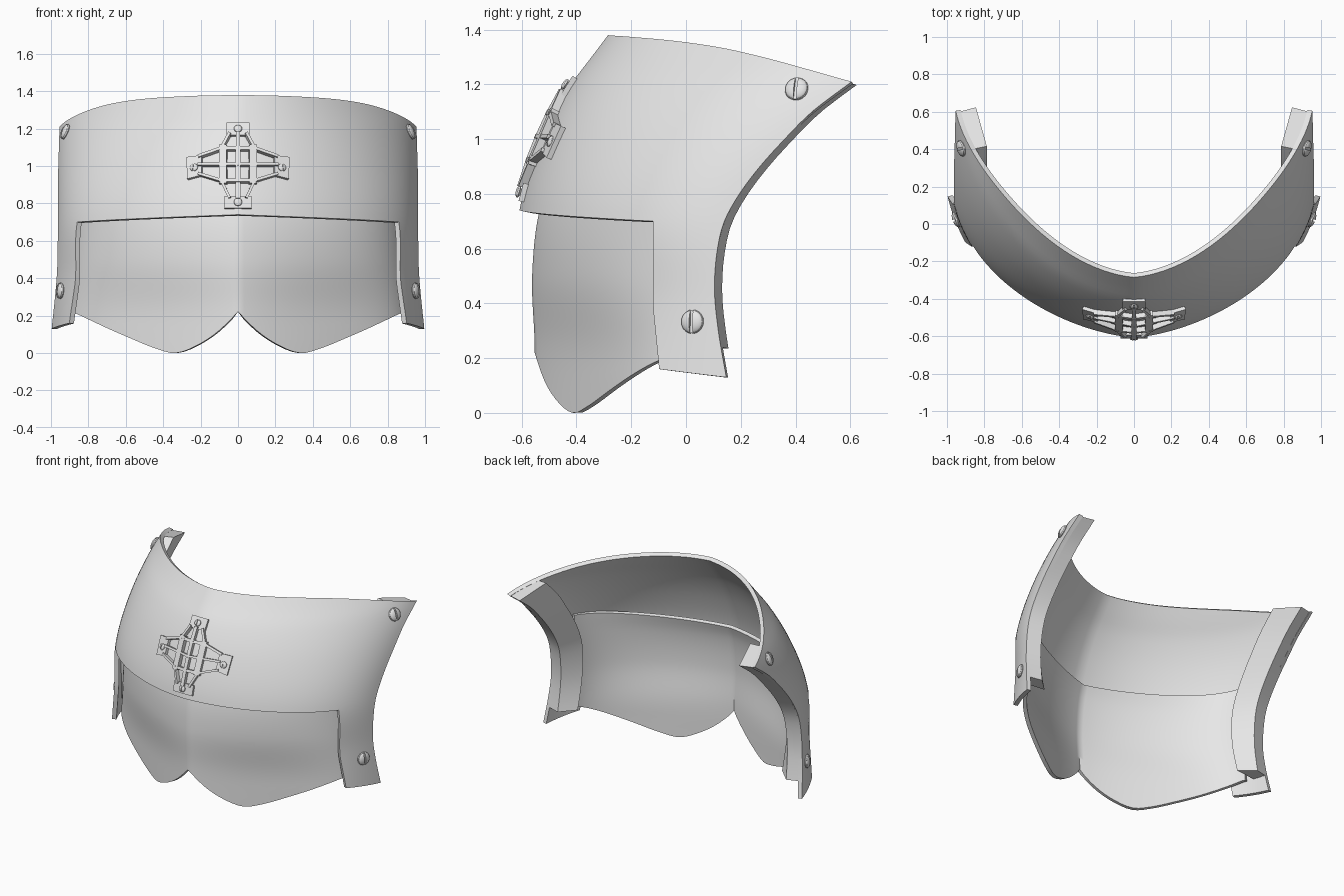
import bpy, bmesh, math
from mathutils import Vector

if "Cube" in bpy.data.objects:
    bpy.data.objects.remove(bpy.data.objects["Cube"])

grey = bpy.data.materials.new("plain_grey")
grey.use_nodes = True
grey.diffuse_color = (0.8, 0.8, 0.8, 1)
grey.node_tree.nodes["Principled BSDF"].inputs["Base Color"].default_value = (0.8, 0.8, 0.8, 1)


def curve(points):
    """Smooth function through (input, output) pairs."""
    xs, ys = zip(*points)
    sec = [(ys[i + 1] - ys[i]) / (xs[i + 1] - xs[i]) for i in range(len(xs) - 1)]
    m = [sec[0]] + [(a + b) / 2 for a, b in zip(sec, sec[1:])] + [sec[-1]]

    def f(x):
        x = min(max(x, xs[0]), xs[-1])
        i = max(k for k in range(len(sec)) if xs[k] <= x)
        h = xs[i + 1] - xs[i]
        t = (x - xs[i]) / h
        return ((1 + 2 * t) * (1 - t) ** 2 * ys[i] + t * (1 - t) ** 2 * h * m[i]
                + t * t * (3 - 2 * t) * ys[i + 1] + t * t * (t - 1) * h * m[i + 1])
    return f


def lerp(a, b, t):
    return a + (b - a) * t


def finish(name, bm, thickness=0, mirror=False, angle=35):
    bmesh.ops.remove_doubles(bm, verts=bm.verts, dist=0.0005)
    me = bpy.data.meshes.new(name)
    bm.to_mesh(me)
    bm.free()
    me.materials.append(grey)
    ob = bpy.data.objects.new(name, me)
    bpy.context.collection.objects.link(ob)
    if mirror:
        ob.modifiers.new("mirror", 'MIRROR').merge_threshold = 0.001
    if thickness:
        s = ob.modifiers.new("thickness", 'SOLIDIFY')
        s.thickness, s.offset = thickness, -1
    bpy.ops.object.select_all(action='DESELECT')
    ob.select_set(True)
    bpy.context.view_layer.objects.active = ob
    bpy.ops.object.convert(target='MESH')
    bpy.ops.object.shade_smooth_by_angle(angle=math.radians(angle))
    return ob


def grid(bm, fn, nu, nv):
    """Patch of quads from fn(u, v), both running 0 to 1."""
    rows = [[bm.verts.new(fn(i / nu, j / nv)) for i in range(nu + 1)] for j in range(nv + 1)]
    for lo, hi in zip(rows, rows[1:]):
        for i in range(nu):
            bm.faces.new((lo[i], lo[i + 1], hi[i + 1], hi[i]))


# Outer surface: a half ellipse at every height, drawn to a soft keel at the nose
nose = curve([(.13, -.70), (.4, -.62), (.72, -.612), (1, -.525), (1.2, -.42), (1.3, -.345), (1.38, -.285)])
depth = curve([(.13, 1.1), (.4, .94), (.7, .9), (1, 1.04), (1.21, 1.25), (1.3, 1.4), (1.38, 1.55)])
width = curve([(.13, 1.025), (.4, .997), (.7, .975), (1, .972), (1.38, .97)])
rear = curve([(.13, .147), (.3, .118), (.45, .104), (.6, .115), (.7, .14), (.8, .195), (.9, .27), (1, .36),
              (1.1, .46), (1.21, .605)])


def keel(a):
    return 2 * math.sin(abs(a)) * math.cos(a) ** 2


def shell(a, z):
    return Vector((width(z) * math.sin(a), nose(z) + depth(z) * (1 - math.cos(a)) + .05 * keel(a), z))


def angle_at(y, z):
    lo, hi = 0, math.pi / 2
    for _ in range(30):
        mid = (lo + hi) / 2
        lo, hi = (mid, hi) if shell(mid, z).y < y else (lo, mid)
    return lo


def rear_angle(z):
    z = min(z, 1.21)
    return angle_at(rear(z), z)


def normal(a, z):
    e = 0.005
    return (shell(a + e, z) - shell(a - e, z)).cross(shell(a, z + e) - shell(a, z - e)).normalized()


# Brow band with a tab down each side
top_edge = curve([(0, 1.38), (.2, 1.374), (.413, 1.357), (.567, 1.332), (.706, 1.297), (.81, 1.267), (1, 1.21)])
SIDE_Z = .70
split = angle_at(-.12, SIDE_Z) / rear_angle(SIDE_Z)


def brow_front(u, v):
    z = lerp(lerp(.74, SIDE_Z, u), top_edge(u * split), v)
    return shell(u * split * rear_angle(z), z)


def brow_side(u, v):
    w = lerp(split, 1, u)
    z = lerp(SIDE_Z, top_edge(w), v)
    return shell(w * rear_angle(z), z)


def tab(u, v):
    z = lerp(lerp(.16, .13, u), SIDE_Z, v)
    front = angle_at(lerp(-.095, -.12, min(1, (z - .13) * 4)), z)
    return shell(lerp(front, rear_angle(z), u), z)


bm = bmesh.new()
grid(bm, brow_front, 24, 20)
grid(bm, brow_side, 8, 20)
grid(bm, tab, 8, 18)
finish("brow_band", bm, 0.028, True)

# Lower visor with two lobes, more strongly keeled towards the bottom
lobe = curve([(0, .22), (.1, .12), (.2, .05), (.33, 0), (.42, .02), (.58, .085), (.89, .225)])
visor_nose = curve([(0, -.555), (.25, -.553), (.5, -.562), (.74, -.535), (.87, -.49)])
visor_keel = curve([(0, .15), (.2, .14), (.5, .095), (.87, .08)])
VISOR_END = math.acos(.29)


def visor_point(u, v):
    a = u * VISOR_END
    z = lerp(lobe(.94 * math.sin(a)), lerp(.82, .87, u), v)
    y0 = visor_nose(z)
    y = y0 - y0 / .71 * (1 - math.cos(a)) + visor_keel(z) * keel(a)
    return Vector(((width(z) - .07) * math.sin(a), y, z))


bm = bmesh.new()
grid(bm, visor_point, 36, 24)
finish("visor", bm, 0.025, True)

# Thick inner flange along each rear edge
bm = bmesh.new()
rings = []
ROWS = 22
for j in range(ROWS + 1):
    v = j / ROWS
    z = lerp(.24, 1.203, v)
    zf = z + .055 * v ** 3
    reach = lerp(.08, .2, v)
    a, af = rear_angle(z), angle_at(rear(z) - reach, zf)
    pts = [shell(a, z) - normal(a, z) * .006,
           shell(af, zf) - normal(af, zf) * .012,
           Vector((.787, rear(z) - reach + .02, zf)),
           Vector((lerp(.88, .845, v), rear(z) + .028, z - .005))]
    rings.append([bm.verts.new(p) for p in pts])
for lo, hi in zip(rings, rings[1:]):
    for k in range(4):
        n = (k + 1) % 4
        bm.faces.new((lo[k], lo[n], hi[n], hi[k]))
bm.faces.new(rings[0])
bm.faces.new(rings[-1])
bmesh.ops.recalc_face_normals(bm, faces=bm.faces)
finish("rear_flange", bm, 0, True)


# Domed screws with a slot
def screw(name, a, z, radius, lift):
    n = normal(abs(a), z)
    p = shell(abs(a), z) + n * lift
    if a < 0:
        n.x, p.x = -n.x, -p.x
    bm = bmesh.new()
    bmesh.ops.create_uvsphere(bm, u_segments=20, v_segments=10, radius=radius)
    cut = bmesh.ops.bisect_plane(bm, geom=bm.verts[:] + bm.edges[:] + bm.faces[:],
                                 plane_co=(radius * .13, 0, 0), plane_no=(1, 0, 0), clear_inner=True)
    bmesh.ops.holes_fill(bm, edges=[e for e in cut['geom_cut'] if isinstance(e, bmesh.types.BMEdge)])
    half = bmesh.ops.duplicate(bm, geom=bm.verts[:] + bm.edges[:] + bm.faces[:])['geom']
    bmesh.ops.scale(bm, vec=(-1, 1, 1), verts=[g for g in half if isinstance(g, bmesh.types.BMVert)])
    bmesh.ops.reverse_faces(bm, faces=[g for g in half if isinstance(g, bmesh.types.BMFace)])
    bmesh.ops.scale(bm, vec=(1, 1, .45), verts=bm.verts)
    bmesh.ops.create_cone(bm, cap_ends=True, segments=20, radius1=radius * .96, radius2=radius * .96,
                          depth=radius * .3)
    ob = finish(name, bm)
    ob.location = p
    ob.rotation_euler = n.to_track_quat('Z', 'Y').to_euler()


for side, s in (("left", 1), ("right", -1)):
    screw(side + "_upper_screw", s * angle_at(.405, 1.182), 1.182, .044, .004)
    screw(side + "_lower_screw", s * angle_at(.025, .333), .333, .044, .004)


# Cross-shaped openwork badge lying on the brow
def on_brow(x, z, h):
    a = math.asin(x / width(z))
    n = normal(a, z)
    if x == 0:
        n.x = 0
    return shell(a, z) + n * h


def prism(bm, outline, low, high):
    base = [bm.verts.new(on_brow(x, z, low)) for x, z in outline]
    cap = [bm.verts.new(on_brow(x, z, high)) for x, z in outline]
    bm.faces.new(cap)
    bm.faces.new(base[::-1])
    for k in range(len(base)):
        n = (k + 1) % len(base)
        bm.faces.new((base[k], base[n], cap[n], cap[k]))


def bar(bm, p, q, w=.014, high=.03):
    p, q = Vector(p), Vector(q)
    d = (q - p).normalized() * w / 2
    s = Vector((-d.y, d.x))
    prism(bm, [p - d - s, q + d - s, q + d + s, p - d + s], -.005, high)


bm = bmesh.new()
for s in (1, -1):
    # outline and cross pieces, one half at a time
    for tip, bend, elbow in ((1.16, 1.085, 1.045), (.83, .915, .95)):
        bar(bm, (s * .045, tip), (s * .085, bend))
        bar(bm, (s * .085, bend), (s * .2, elbow))
        bar(bm, (0, bend), (s * .085, bend), .018)
    bar(bm, (s * .077, .92), (s * .077, 1.08), .04)
    bar(bm, (s * .006, 1), (s * .2, 1))
    # side tabs
    prism(bm, [(s * .19, .945), (s * .265, .925), (s * .27, 1.04), (s * .19, 1.05)], -.01, .02)
for a, b in ((.83, .915), (.915, 1), (1, 1.085), (1.085, 1.16)):
    bar(bm, (0, a), (0, b), .018)
for lo, hi, w in ((.77, .835, .07), (1.155, 1.22, .058)):
    prism(bm, [(-w, lo), (w, lo), (w, hi), (-w, hi)], -.01, .02)
bmesh.ops.recalc_face_normals(bm, faces=bm.faces)
finish("cross_badge", bm, angle=20)

for name, x, z in (("top", 0, 1.19), ("bottom", 0, .803), ("left", .23, .985), ("right", -.23, .985)):
    screw("badge_" + name + "_screw", math.asin(x / width(z)), z, .022, .019)
